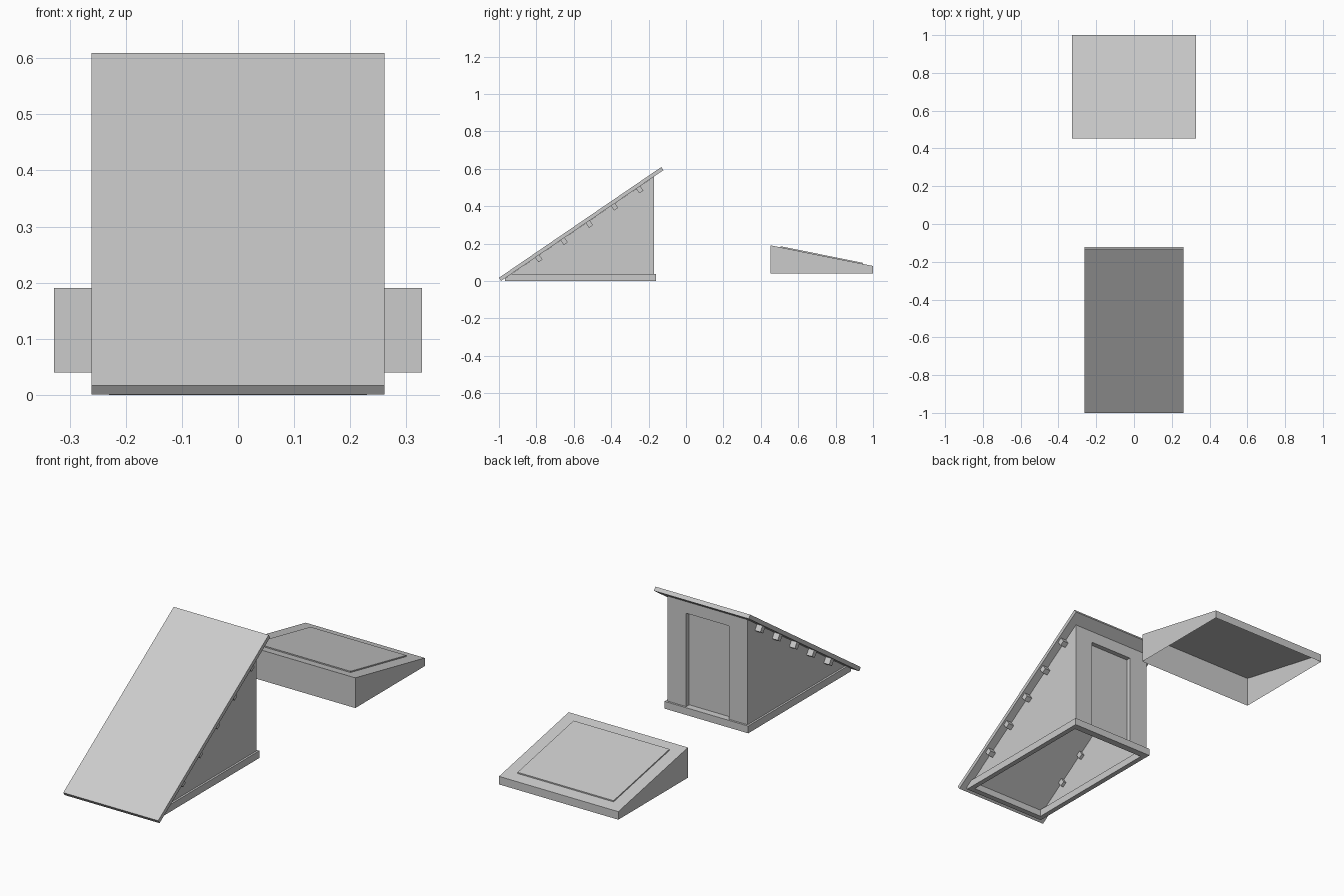
import bpy, bmesh, math
from mathutils import Vector

if "Cube" in bpy.data.objects:
    bpy.data.objects.remove(bpy.data.objects["Cube"])

SLOPE = 0.682


def under(y):
    """Height of the roof underside at y."""
    return (y + 0.9885) * SLOPE


def make(name, polys):
    bm = bmesh.new()
    for p in polys:
        bm.faces.new([bm.verts.new(v) for v in p])
    bmesh.ops.remove_doubles(bm, verts=bm.verts, dist=1e-5)
    bmesh.ops.recalc_face_normals(bm, faces=bm.faces)
    me = bpy.data.meshes.new(name)
    bm.to_mesh(me)
    bm.free()
    ob = bpy.data.objects.new(name, me)
    bpy.context.collection.objects.link(ob)
    return ob


def extrude_x(name, profile, x0, x1, caps=True):
    """Sweep a (y, z) profile from x0 to x1."""
    n = len(profile)
    polys = []
    for i in range(n):
        (a, b), (c, d) = profile[i], profile[(i + 1) % n]
        polys.append([(x0, a, b), (x1, a, b), (x1, c, d), (x0, c, d)])
    if caps:
        polys += [[(x, y, z) for y, z in profile] for x in (x0, x1)]
    return make(name, polys)


# Sloping roof slab
extrude_x("roof", [(-1, 0.017), (-0.132, 0.609), (-0.1205, 0.5925), (-0.9885, 0.0005)],
          -0.261, 0.261)

# Triangular side walls, thin sheets
W, BACK = 0.22, -0.17
for s, side in ((-1, "left"), (1, "right")):
    make(side + "_wall", [[(s * W, -0.95, 0.02), (s * W, BACK, 0.02),
                           (s * W, BACK, under(BACK)), (s * W, -0.95, under(-0.95))]])

# Back wall with recessed doorway
D, Z0, Z1, ZT, R = 0.118, 0.03, 0.5, under(BACK), BACK - 0.024
polys = [
    [(-W, BACK, Z0), (-D, BACK, Z0), (-D, BACK, Z1), (-D, BACK, ZT), (-W, BACK, ZT)],
    [(W, BACK, Z0), (D, BACK, Z0), (D, BACK, Z1), (D, BACK, ZT), (W, BACK, ZT)],
    [(-D, BACK, Z1), (D, BACK, Z1), (D, BACK, ZT), (-D, BACK, ZT)],
    [(-D, BACK, Z1), (D, BACK, Z1), (D, R, Z1), (-D, R, Z1)],
    [(-D, R, Z0), (D, R, Z0), (D, R, Z1), (-D, R, Z1)],
]
for x in (-D, D):
    polys.append([(x, BACK, Z0), (x, R, Z0), (x, R, Z1), (x, BACK, Z1)])
make("back_wall_with_door", polys)

# Base frame, trimmed under the roof at the front
side_rail = [(-0.968, 0), (-0.16, 0), (-0.16, 0.036), (-0.936, 0.036), (-0.968, 0.014)]
for s, side in ((-1, "left"), (1, "right")):
    extrude_x(side + "_base_rail", side_rail, s * 0.205, s * 0.23)
extrude_x("front_base_rail", [(-0.968, 0), (-0.94, 0), (-0.94, 0.033), (-0.968, 0.014)],
          -0.205, 0.205)
extrude_x("back_base_rail", [(-0.195, 0), (-0.16, 0), (-0.16, 0.036), (-0.195, 0.036)],
          -0.205, 0.205)

# Small batten ends below the roof edge
ang = math.atan(SLOPE)
along = Vector((math.cos(ang), math.sin(ang)))
down = Vector((math.sin(ang), -math.cos(ang)))
for i in range(5):
    y = -0.795 + i * 0.135
    c = Vector((y, under(y)))
    prof = [tuple(c + along * a + down * d)
            for a, d in ((-0.013, -0.004), (0.013, -0.004), (0.013, 0.03), (-0.013, 0.03))]
    for s in (-1, 1):
        extrude_x(f"roof_batten_end_{i}", prof, s * 0.205, s * 0.25)

# Separate wedge cover, open underneath
X, YF, YB, ZF, ZB, ZL = 0.328, 0.453, 1.0, 0.19, 0.08, 0.04
polys = [[(-X, YF, ZF), (X, YF, ZF), (X, YB, ZB), (-X, YB, ZB)],
         [(-X, YF, ZL), (X, YF, ZL), (X, YF, ZF), (-X, YF, ZF)],
         [(-X, YB, ZL), (X, YB, ZL), (X, YB, ZB), (-X, YB, ZB)]]
for x in (-X, X):
    polys.append([(x, YF, ZL), (x, YB, ZL), (x, YB, ZB), (x, YF, ZF)])
make("wedge_cover", polys)

# Raised panel on the wedge
def top(y):
    return ZF + (ZB - ZF) * (y - YF) / (YB - YF)

a, b = 0.506, 0.946
extrude_x("wedge_panel", [(a, top(a)), (b, top(b)), (b, top(b) + 0.006), (a, top(a) + 0.006)],
          -0.264, 0.264)
